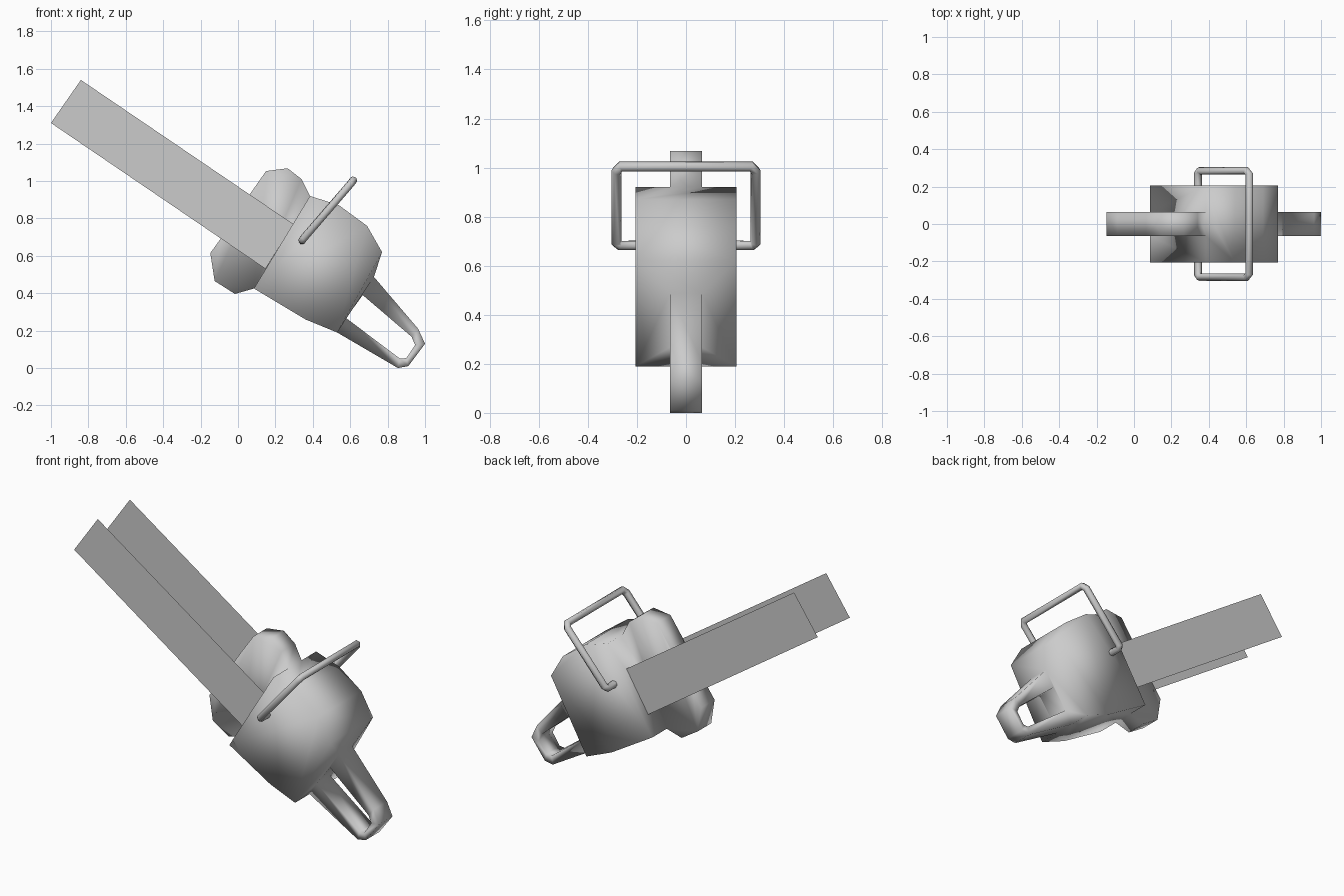
import bpy
import bmesh

cube = bpy.data.objects.get("Cube")
if cube:
    bpy.data.objects.remove(cube, do_unlink=True)

grey = bpy.data.materials.new("plain_grey")
grey.use_nodes = True
grey.diffuse_color = (0.6, 0.6, 0.6, 1)
bsdf = next(n for n in grey.node_tree.nodes if n.type == 'BSDF_PRINCIPLED')
bsdf.inputs["Base Color"].default_value = (0.6, 0.6, 0.6, 1)


class Builder:
    """Collects faces whose corners are ((x, z), y), sharing equal corners."""

    def __init__(self):
        self.bm = bmesh.new()
        self.cache = {}

    def vert(self, p, y):
        key = (p, y)
        if key not in self.cache:
            self.cache[key] = self.bm.verts.new((p[0], y, p[1]))
        return self.cache[key]

    def face(self, corners):
        self.bm.faces.new([self.vert(p, y) for p, y in corners])

    def band(self, path, half):
        for p, q in zip(path, path[1:]):
            self.face([(p, -half), (p, half), (q, half), (q, -half)])

    def finish(self, name, smooth):
        bmesh.ops.recalc_face_normals(self.bm, faces=self.bm.faces)
        for f in self.bm.faces:
            f.smooth = smooth
        mesh = bpy.data.meshes.new(name)
        self.bm.to_mesh(mesh)
        self.bm.free()
        mesh.materials.append(grey)
        obj = bpy.data.objects.new(name, mesh)
        bpy.context.scene.collection.objects.link(obj)
        return obj


# Motor housing, with front guard and rear grip growing out of its middle strip
WIDE, SLIM = 0.205, 0.065
front_top, front_low = (0.385, 0.92), (0.085, 0.425)
rear_top, rear_low = (0.77, 0.62), (0.53, 0.19)
upper_rim = [front_top, (0.54, 0.87), (0.69, 0.76), rear_top]
lower_rim = [rear_low, (0.36, 0.26), front_low]
guard = [front_top, (0.34, 1.01), (0.265, 1.068), (0.15, 1.053), (0.064, 0.93),
         (-0.09, 0.695), (-0.148, 0.615), (-0.125, 0.465), (-0.016, 0.396), front_low]
grip_outer = [(0.727, 0.487), (0.963, 0.21), (1.0, 0.13), (0.91, 0.01),
              (0.855, 0.0), rear_low]
grip_inner = [(0.667, 0.39), (0.928, 0.167), (0.947, 0.123), (0.9, 0.053),
              (0.866, 0.05), (0.578, 0.267)]


def row(p):
    if p in (front_top, front_low, rear_low):
        return [(p, y) for y in (-WIDE, -SLIM, SLIM, WIDE)]
    return [(p, y) for y in (-WIDE, WIDE)]


b = Builder()
for rim in (upper_rim, lower_rim):
    for p, q in zip(rim, rim[1:]):
        b.face(row(p) + row(q)[::-1])
b.face(row(rear_top) + [(grip_outer[0], SLIM), (grip_outer[0], -SLIM)])
b.band(guard, SLIM)
b.band(grip_outer, SLIM)
b.band(grip_inner, SLIM)
b.band([grip_inner[0], grip_inner[-1]], SLIM)
for s in (-1, 1):
    w, n = s * WIDE, s * SLIM
    b.face([(p, w) for p in upper_rim + lower_rim])
    b.face([(front_top, w), (front_top, n), (front_low, n), (front_low, w)])
    b.face([(p, n) for p in guard])
    b.face([(rear_top, w), (grip_outer[0], n), (grip_inner[0], n),
            (grip_inner[-1], n), (rear_low, n), (rear_low, w)])
    for i in range(len(grip_outer) - 1):
        b.face([(grip_outer[i], n), (grip_outer[i + 1], n),
                (grip_inner[i + 1], n), (grip_inner[i], n)])
b.finish("housing_with_grip", True)

# Twin flat blades
for side, y in (("right", -0.155), ("left", 0.155)):
    b = Builder()
    b.face([(p, y) for p in ((-1.0, 1.31), (-0.84, 1.54), (0.295, 0.77), (0.147, 0.53))])
    b.finish("blade_" + side, False)

# Carrying handle: a bent tube over the housing
half = [(0.343, 0.19, 0.683), (0.343, 0.27, 0.683), (0.352, 0.284, 0.695),
        (0.602, 0.284, 0.985), (0.617, 0.265, 1.005)]
path = half + [(x, -y, z) for x, y, z in reversed(half)]
curve = bpy.data.curves.new("carry_handle", 'CURVE')
curve.dimensions = '3D'
curve.bevel_depth = 0.022
curve.bevel_resolution = 1
curve.use_fill_caps = True
spline = curve.splines.new('POLY')
spline.points.add(len(path) - 1)
for point, co in zip(spline.points, path):
    point.co = (*co, 1)
spline.use_smooth = True
curve.materials.append(grey)
handle = bpy.data.objects.new("carry_handle", curve)
bpy.context.scene.collection.objects.link(handle)
